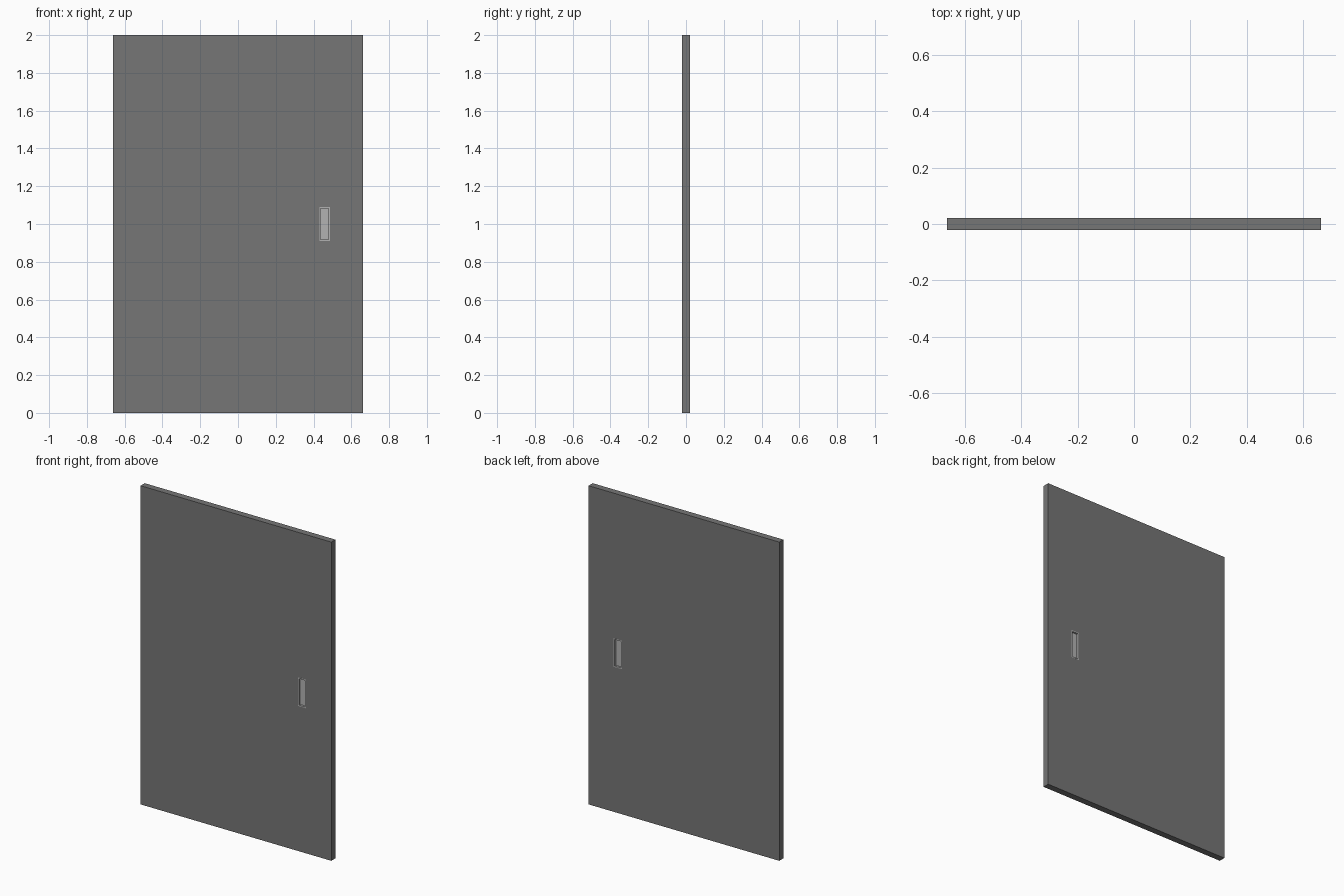
import bpy, bmesh
from mathutils import Matrix, Vector

if "Cube" in bpy.data.objects:
    bpy.data.objects.remove(bpy.data.objects["Cube"])


def material(name, grey):
    m = bpy.data.materials.new(name)
    m.diffuse_color = (grey, grey, grey, 1)
    m.use_nodes = True
    m.node_tree.nodes["Principled BSDF"].inputs["Base Color"].default_value = m.diffuse_color
    return m


def box(name, size, loc, mat=None):
    bm = bmesh.new()
    bmesh.ops.create_cube(bm, size=1, matrix=Matrix.Translation(Vector(loc)) @ Matrix.Diagonal((*size, 1)))
    return finish(name, bm, mat)


def finish(name, bm, mat=None):
    me = bpy.data.meshes.new(name)
    bm.to_mesh(me)
    bm.free()
    ob = bpy.data.objects.new(name, me)
    bpy.context.collection.objects.link(ob)
    if mat:
        me.materials.append(mat)
    return ob


W, T, H = 1.324, 0.041, 2.0          # door panel
HW, HH, HX, HZ = 0.057, 0.18, 0.459, 1.0  # flush pull
RIM, DEPTH = 0.01, 0.012

# Door panel with an opening for the pull
door = box("door_panel", (W, T, H), (0, 0, H / 2), material("dark_grey", 0.18))
cutter = box("pull_cutter", (HW, T * 3, HH), (HX, 0, HZ))
cutter.hide_render = True
cutter.hide_viewport = True
cut = door.modifiers.new("pull_opening", 'BOOLEAN')
cut.operation = 'DIFFERENCE'
cut.solver = 'EXACT'
cut.object = cutter

# Flush pull: a rimmed recess on both faces
bm = bmesh.new()
bmesh.ops.create_cube(bm, size=1, matrix=Matrix.Translation((HX, 0, HZ)) @ Matrix.Diagonal((HW, T + 0.0006, HH, 1)))
bm.normal_update()
for face in [f for f in bm.faces if abs(f.normal.y) > 0.9]:
    inward = -face.normal.copy()
    bmesh.ops.inset_region(bm, faces=[face], thickness=RIM)
    out = bmesh.ops.extrude_face_region(bm, geom=[face])
    verts = [v for v in out["geom"] if isinstance(v, bmesh.types.BMVert)]
    bmesh.ops.translate(bm, verts=verts, vec=inward * DEPTH)
    if face.is_valid:
        bmesh.ops.delete(bm, geom=[face], context='FACES_ONLY')
bmesh.ops.recalc_face_normals(bm, faces=bm.faces)
finish("flush_pull", bm, material("light_grey", 0.45))
